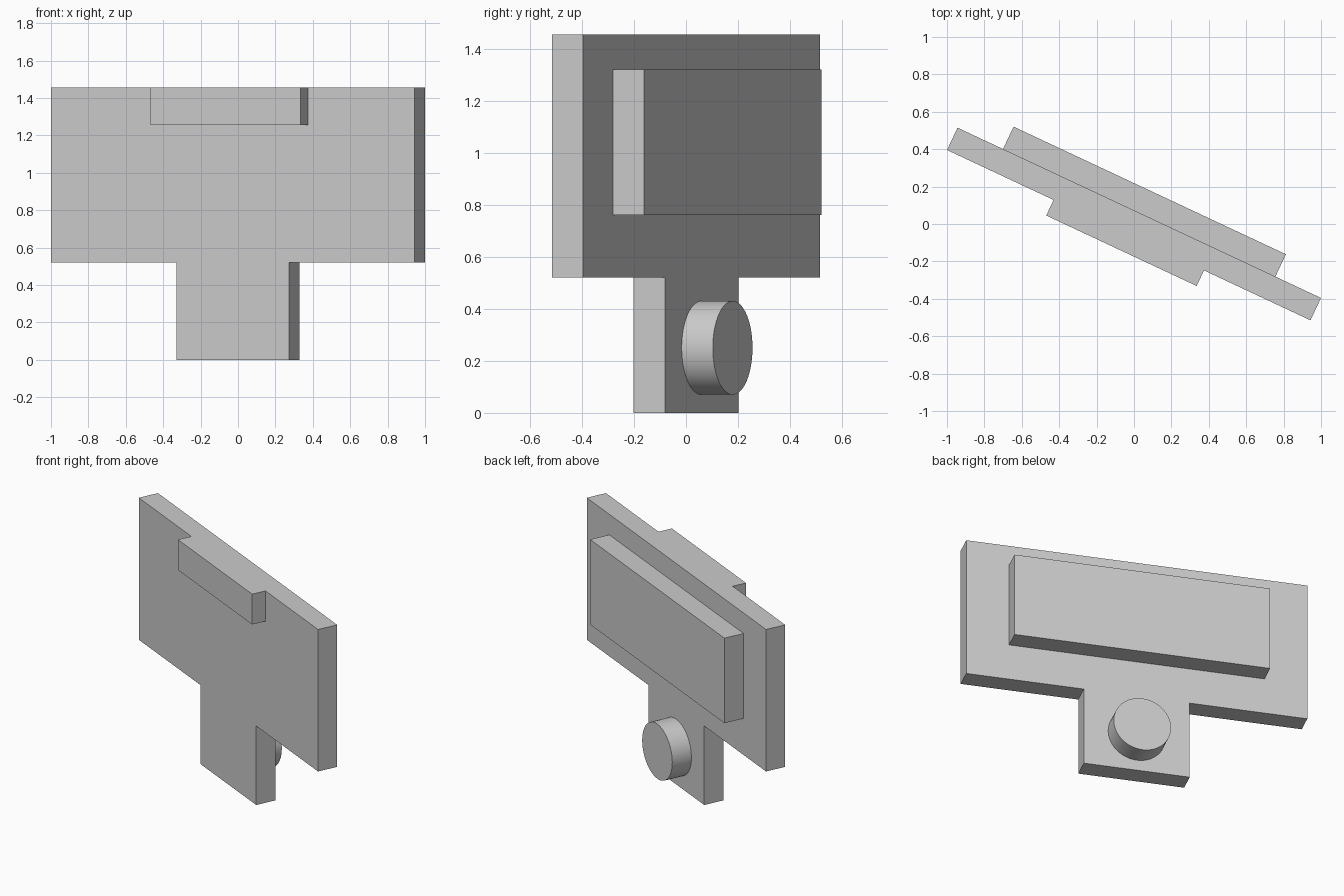
import bpy, bmesh, math
from mathutils import Matrix

cube = bpy.data.objects.get("Cube")
if cube:
    bpy.data.objects.remove(cube)

grey = bpy.data.materials.new("light_grey")
grey.use_nodes = True
colour = (0.6, 0.6, 0.6, 1)
grey.diffuse_color = colour
grey.node_tree.nodes["Principled BSDF"].inputs["Base Color"].default_value = colour

# The whole sign is turned about the vertical axis
TURN = Matrix.Rotation(math.radians(-25.1), 4, 'Z')
HALF = 0.066     # half the panel thickness
BACK = 0.198     # rear plane of the raised parts


def finish(name, bm):
    bmesh.ops.recalc_face_normals(bm, faces=bm.faces)
    mesh = bpy.data.meshes.new(name)
    bm.to_mesh(mesh)
    bm.free()
    mesh.materials.append(grey)
    obj = bpy.data.objects.new(name, mesh)
    obj.matrix_world = TURN
    bpy.context.collection.objects.link(obj)
    return obj


def slab(name, outline, front, back):
    """Extrude an x-z outline from the front plane to the back plane."""
    bm = bmesh.new()
    face = bm.faces.new([bm.verts.new((x, front, z)) for x, z in outline])
    new = bmesh.ops.extrude_face_region(bm, geom=[face])["geom"]
    verts = [v for v in new if isinstance(v, bmesh.types.BMVert)]
    bmesh.ops.translate(bm, verts=verts, vec=(0, back - front, 0))
    return finish(name, bm)


def mirrored(right_side):
    return right_side + [(-x, z) for x, z in reversed(right_side)]


# T-shaped main panel with its stem
slab("main_panel", mirrored([(0.333, 0), (0.333, 0.52), (1.073, 0.52), (1.073, 1.455)]),
     -HALF, HALF)
# Raised block on the back and top ledge on the front
slab("back_block", mirrored([(0.804, 0.76), (0.804, 1.32)]), HALF, BACK)
slab("front_ledge", mirrored([(0.444, 1.255), (0.444, 1.455)]), -0.158, -HALF)

# Round knob on the back of the stem
bm = bmesh.new()
place = Matrix.Translation((0, (HALF + BACK) / 2, 0.25)) @ Matrix.Rotation(math.pi / 2, 4, 'X')
bmesh.ops.create_cone(bm, cap_ends=True, segments=64, radius1=0.18, radius2=0.18,
                      depth=BACK - HALF, matrix=place)
knob = finish("back_knob", bm)
bpy.ops.object.select_all(action='DESELECT')
knob.select_set(True)
bpy.context.view_layer.objects.active = knob
bpy.ops.object.shade_smooth_by_angle(angle=math.radians(30))
